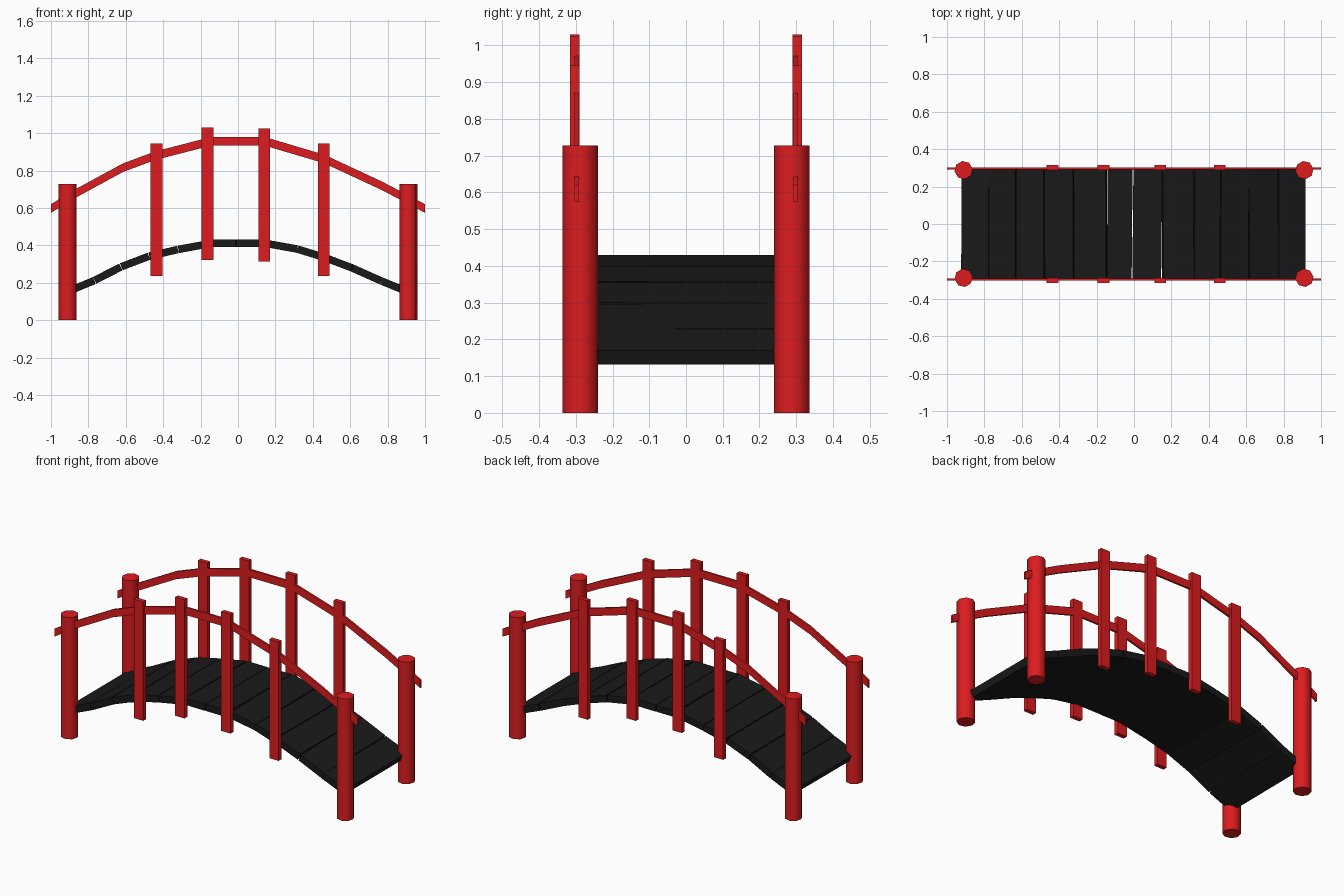
import bpy, bmesh, math, random
from mathutils import Matrix, Vector

if "Cube" in bpy.data.objects:
    bpy.data.objects.remove(bpy.data.objects["Cube"])

random.seed(3)

def material(name, rgb):
    m = bpy.data.materials.new(name)
    m.diffuse_color = (*rgb, 1)
    m.use_nodes = True
    m.node_tree.nodes["Principled BSDF"].inputs["Base Color"].default_value = m.diffuse_color
    return m

RED = material("red_paint", (0.72, 0.012, 0.014))
BLACK = material("dark_wood", (0.01, 0.01, 0.01))

def finish(bm, name, mat):
    bmesh.ops.recalc_face_normals(bm, faces=bm.faces)
    me = bpy.data.meshes.new(name)
    bm.to_mesh(me)
    bm.free()
    me.materials.append(mat)
    ob = bpy.data.objects.new(name, me)
    bpy.context.collection.objects.link(ob)
    return ob

def box(name, matrix, size, mat):
    bm = bmesh.new()
    bmesh.ops.create_cube(bm, size=1, matrix=matrix @ Matrix.Diagonal((*size, 1)))
    return finish(bm, name, mat)

def rail(name, path, y0, y1, half):
    # rectangular section swept along the arch, vertical end cuts
    bm = bmesh.new()
    rings = [[bm.verts.new((x, y, z + dz)) for y, dz in
              ((y0, -half), (y1, -half), (y1, half), (y0, half))] for x, z in path]
    for a, b in zip(rings, rings[1:]):
        for i in range(4):
            j = (i + 1) % 4
            bm.faces.new((a[i], a[j], b[j], b[i]))
    bm.faces.new(rings[0])
    bm.faces.new(rings[-1])
    return finish(bm, name, RED)

RAIL = [(-1, .597), (-.86, .682), (-.615, .815), (-.44, .88), (-.14, .957),
        (.14, .957), (.46, .862), (.77, .718), (1, .597)]
BALUSTERS = [(-.436, .235, .945), (-.163, .322, 1.03), (.141, .313, 1.025), (.459, .235, .945)]
DECK = [(-.917, .15), (-.768, .212), (-.625, .285), (-.475, .342), (-.32, .378), (-.145, .41),
        (-.008, .41), (.15, .41), (.317, .38), (.457, .337), (.608, .28), (.765, .21), (.912, .15)]

# both sides: handrail, balusters and round corner posts
for side, s in (("front", -1), ("back", 1)):
    rail(side + "_handrail", RAIL, s * .291, s * .303, .023)
    for i, (x, z0, z1) in enumerate(BALUSTERS):
        box(f"{side}_baluster_{i + 1}", Matrix.Translation((x, s * .303, (z0 + z1) / 2)),
            (.062, .026, z1 - z0), RED)
    for end, x in (("left", -.911), ("right", .911)):
        bm = bmesh.new()
        bmesh.ops.create_cone(bm, cap_ends=True, segments=8, radius1=.049, radius2=.049, depth=.727,
                              matrix=Matrix.Translation((x, s * .288, .3635)) @ Matrix.Rotation(.15, 4, 'Z'))
        post = finish(bm, f"{side}_{end}_post", RED)
        bpy.ops.object.select_all(action='DESELECT')
        post.select_set(True)
        bpy.context.view_layer.objects.active = post
        bpy.ops.object.shade_smooth_by_angle(angle=math.radians(60))

# arched deck of tilted planks, each very slightly askew
for i, (a, b) in enumerate(zip(DECK, DECK[1:])):
    d = Vector((b[0] - a[0], 0, b[1] - a[1]))
    mid = Vector(((a[0] + b[0]) / 2, 0, (a[1] + b[1]) / 2))
    rot = Matrix.Rotation(-math.atan2(d.z, d.x), 4, 'Y') @ Matrix.Rotation(random.uniform(-.01, .01), 4, 'Z')
    box(f"deck_plank_{i + 1}", Matrix.Translation(mid) @ rot, (d.length - .004, .582, .04), BLACK)
